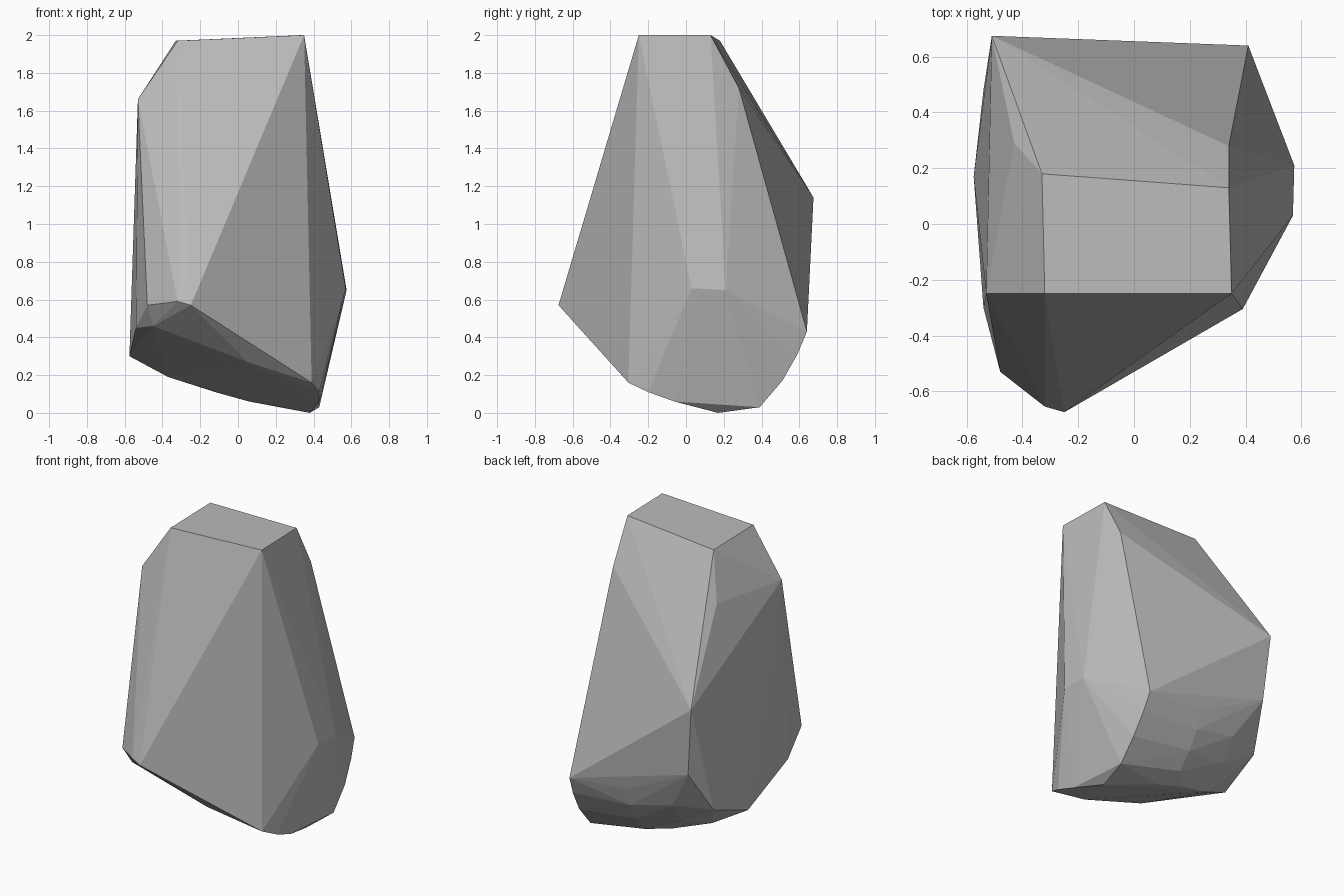
import bpy
import bmesh
from mathutils import Vector

if "Cube" in bpy.data.objects:
    bpy.data.objects.remove(bpy.data.objects["Cube"])

# Corner points of the chiselled boulder, grouped by region
crown = [(-.32, -.25, 1.97), (.35, -.25, 2), (.34, .13, 2), (-.33, .18, 1.97)]
shoulders = [(-.53, -.25, 1.66), (-.43, .29, 1.68), (.34, .28, 1.72)]
waist = [(-.51, .675, 1.14), (.57, .03, .66), (.575, .21, .65),
         (-.25, -.675, .57), (-.32, -.655, .59), (-.48, -.53, .57)]
left_edge = [(-.54, -.3, .45), (-.575, .17, .30), (-.54, .48, .41), (-.47, .65, .69)]
underside = [(.39, -.305, .16), (.43, -.2, .11), (.43, -.06, .06), (.38, .17, 0),
             (.05, -.40, .27), (-.45, -.47, .46), (-.37, .25, .19),
             (-.12, .31, .11), (.06, .3, .06)]

# Rounded lower back: short curves running down from the back edge
back_ribs = [
    [(.41, .64, .43), (.42, .59, .31), (.43, .51, .17), (.43, .39, .03)],
    [(0, .625, .46), (0, .59, .34), (0, .52, .22), (0, .43, .12)],
    [(-.3, .62, .56), (-.3, .57, .41), (-.3, .47, .27)],
]
points = crown + shoulders + waist + left_edge + underside + sum(back_ribs, [])

# Wrap a convex shell around the points
bm = bmesh.new()
for p in points:
    bm.verts.new(Vector(p))
hull = bmesh.ops.convex_hull(bm, input=bm.verts[:])
loose = [v for v in bm.verts if not v.link_faces]
bmesh.ops.delete(bm, geom=loose, context='VERTS')
bmesh.ops.recalc_face_normals(bm, faces=bm.faces[:])

mesh = bpy.data.meshes.new("boulder")
bm.to_mesh(mesh)
bm.free()
boulder = bpy.data.objects.new("boulder", mesh)
bpy.context.collection.objects.link(boulder)

# Single stone grey, flat facets
stone = bpy.data.materials.new("stone_grey")
stone.diffuse_color = (.5, .5, .5, 1)
stone.use_nodes = True
stone.node_tree.nodes["Principled BSDF"].inputs["Base Color"].default_value = stone.diffuse_color
mesh.materials.append(stone)
